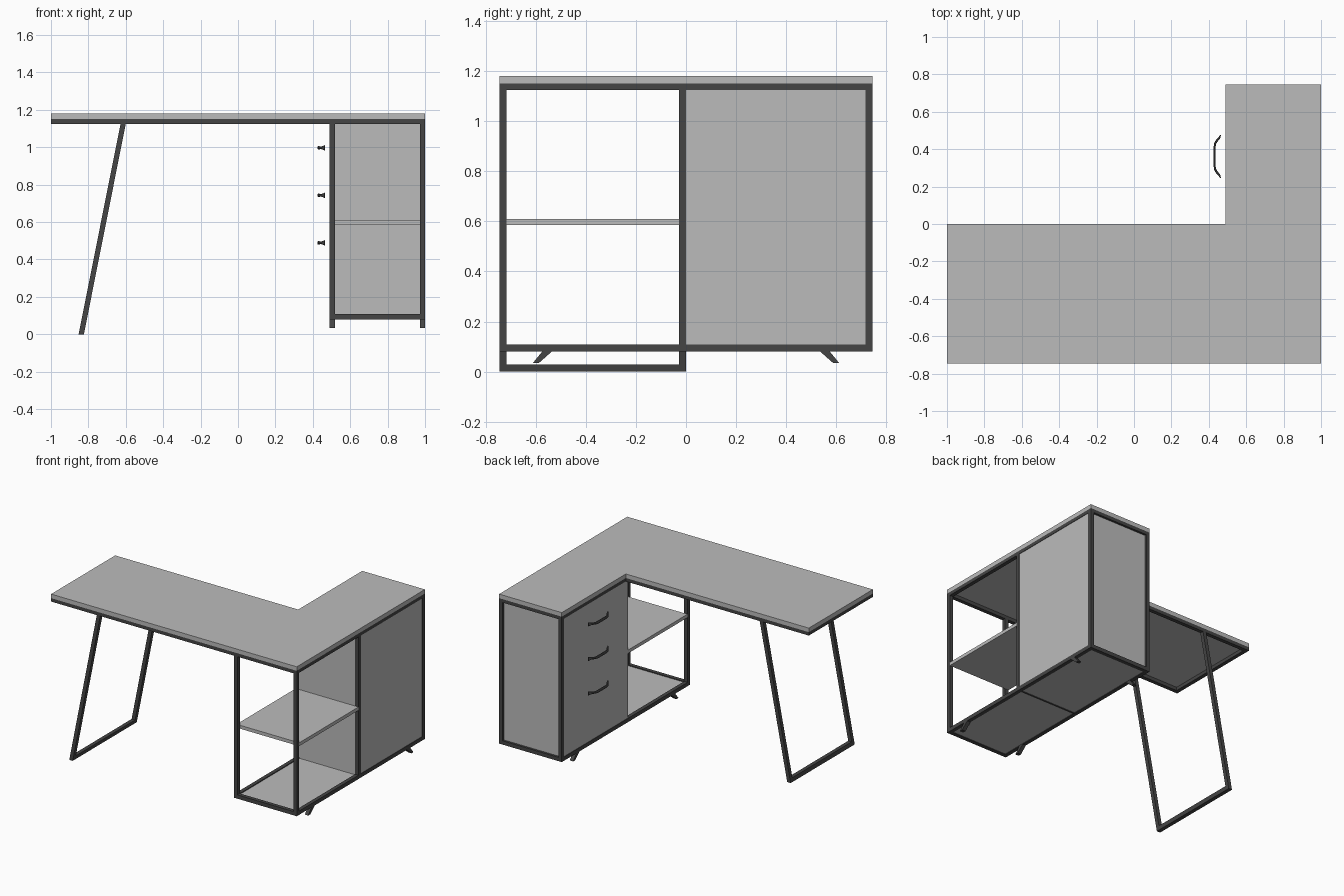
import bpy, bmesh
from mathutils import Vector

if "Cube" in bpy.data.objects:
    bpy.data.objects.remove(bpy.data.objects["Cube"])

T = 0.028                     # square tube width
X0, X1, Y = 0.49, 1.0, 0.745  # cabinet footprint
ZB, ZT = 0.08, 1.125          # cabinet bottom and top


def material(name, rgb):
    m = bpy.data.materials.new(name)
    m.diffuse_color = (*rgb, 1)
    m.use_nodes = True
    m.node_tree.nodes["Principled BSDF"].inputs["Base Color"].default_value = m.diffuse_color
    return m


BOARD = material("light grey board", (0.5, 0.5, 0.5))
METAL = material("dark grey metal", (0.06, 0.06, 0.06))


def finish(bm, name, mat):
    bmesh.ops.recalc_face_normals(bm, faces=bm.faces)
    me = bpy.data.meshes.new(name)
    bm.to_mesh(me)
    bm.free()
    me.materials.append(mat)
    ob = bpy.data.objects.new(name, me)
    bpy.context.collection.objects.link(ob)
    return ob


def loft(bm, rings, closed=False):
    """Skin equal-length rings of points; cap the ends unless closed."""
    vs = [[bm.verts.new(p) for p in r] for r in rings]
    n = len(vs[0])
    for i in range(len(vs) if closed else len(vs) - 1):
        a, b = vs[i], vs[(i + 1) % len(vs)]
        for j in range(n):
            k = (j + 1) % n
            bm.faces.new((a[j], a[k], b[k], b[j]))
    if not closed:
        bm.faces.new(vs[0])
        bm.faces.new(vs[-1])


def box(bm, x0, x1, y0, y1, z0, z1):
    loft(bm, [[(x0, y0, z), (x1, y0, z), (x1, y1, z), (x0, y1, z)] for z in (z0, z1)])


def board(name, *dims):
    bm = bmesh.new()
    box(bm, *dims)
    return finish(bm, name, BOARD)


def l_outline(d):
    """L-shaped outline, inset by d."""
    return [(-1 + d, -Y + d), (X1 - d, -Y + d), (X1 - d, Y - d),
            (X0 + d, Y - d), (X0 + d, -d), (-1 + d, -d)]


def rim(name, outer, inner, z0, z1):
    """Mitred tube frame following an outline."""
    bm = bmesh.new()
    loft(bm, [[(*o, z0), (*o, z1), (*i, z1), (*i, z0)] for o, i in zip(outer, inner)], True)
    return finish(bm, name, METAL)


# L-shaped desk top and the frame under it
bm = bmesh.new()
loft(bm, [[(*p, z) for p in l_outline(0)] for z in (1.15, 1.18)])
finish(bm, "desk_top", BOARD)
rim("desk_top_frame", l_outline(0), l_outline(T), ZT, 1.15)


# Slanted U-shaped leg
def slant(z):
    return -0.838 + 0.224 * z / ZT


outer = [(-Y, ZT), (-Y, 0), (0, 0), (0, ZT)]
inner = [(-Y + T, ZT), (-Y + T, T), (-T, T), (-T, ZT)]
bm = bmesh.new()
loft(bm, [[(slant(o[1]) - T / 2, *o), (slant(o[1]) + T / 2, *o),
           (slant(i[1]) + T / 2, *i), (slant(i[1]) - T / 2, *i)]
          for o, i in zip(outer, inner)])
finish(bm, "slanted_leg", METAL)


# Cabinet frame: base rim, corner posts, middle post and cross bar
def rect(d):
    return [(X0 + d, -Y + d), (X1 - d, -Y + d), (X1 - d, Y - d), (X0 + d, Y - d)]


rim("cabinet_base_frame", rect(0), rect(T), ZB, ZB + T)
bm = bmesh.new()
for x in (X0, X1 - T):
    for y in (-Y, Y - T):
        box(bm, x, x + T, y, y + T, ZB + T, ZT)
box(bm, X1 - T, X1, -T, 0, ZB + T, ZT)
finish(bm, "cabinet_posts", METAL)
bm = bmesh.new()
box(bm, X0 + T, X1 - T, -0.012, 0, ZB, ZB + 0.01)
finish(bm, "base_cross_bar", METAL)

# Boards of the cabinet
board("bottom_board", X0 + T, X1 - T, -Y + T, Y - T, ZB + 0.004, ZB + 0.022)
board("open_shelf", X0, X1, -Y + T, -T, 0.585, 0.61)
board("partition", X0 + 0.02, X1 - T, -0.024, 0, ZB + 0.022, 1.15)
board("drawer_front", X0 + 0.003, X0 + 0.022, -T, Y - T, ZB + T, ZT)
board("side_panel", X1 - 0.022, X1 - 0.003, 0, Y - T, ZB + T, ZT)
board("back_panel", X0 + T, X1 - T, Y - 0.034, Y - 0.016, ZB + T, ZT)

# Splayed feet
bm = bmesh.new()
for x in (X0, X1 - T):
    for s in (-1, 1):
        loft(bm, [[(a, s * 0.536, ZB), (a, s * 0.574, ZB), (a, s * 0.612, 0.034),
                   (a, s * 0.588, 0.034)] for a in (x, x + T)])
finish(bm, "splayed_feet", METAL)

# Bowed drawer handles: x, y offset from centre, half thickness, half height
half = [(0.463, 0.115, 0.002, 0.014), (0.455, 0.098, 0.006, 0.009),
        (0.444, 0.086, 0.006, 0.007), (0.434, 0.07, 0.006, 0.008),
        (0.430, 0.045, 0.005, 0.010)]
path = half + [(x, -y, t, h) for x, y, t, h in reversed(half)]
for n, z in enumerate((0.489, 0.743, 0.997)):
    bm = bmesh.new()
    rings = []
    for i, (x, y, t, h) in enumerate(path):
        a, b = path[max(i - 1, 0)], path[min(i + 1, len(path) - 1)]
        side = Vector((-(b[1] - a[1]), b[0] - a[0], 0)).normalized() * t
        up = Vector((0, 0, h))
        c = Vector((x, 0.361 + y, z))
        rings.append([c + side * u + up * v for u, v in
                      ((1, .5), (.5, 1), (-.5, 1), (-1, .5), (-1, -.5), (-.5, -1), (.5, -1), (1, -.5))])
    loft(bm, rings)
    finish(bm, f"drawer_handle_{n + 1}", METAL)
